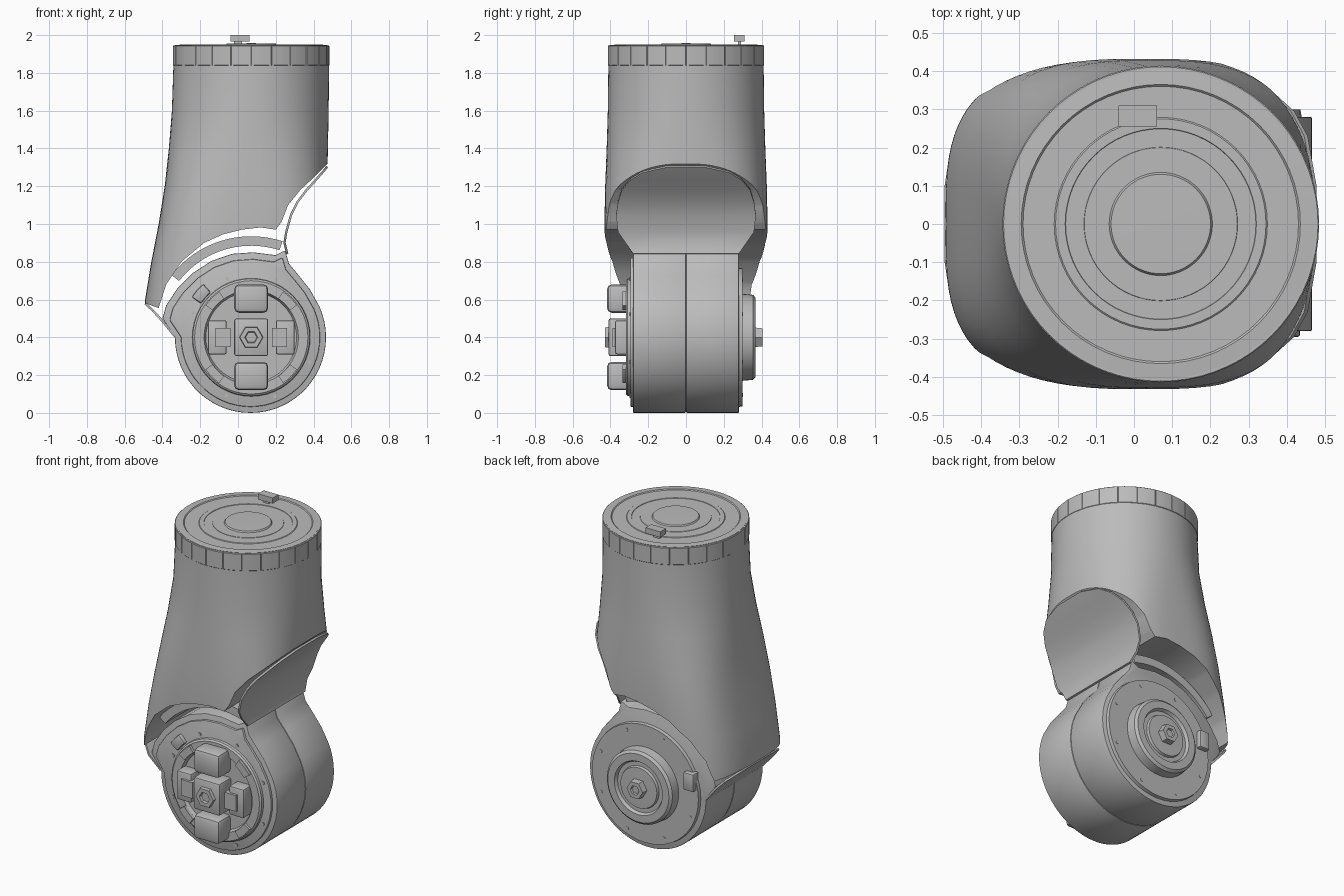
import bpy, bmesh, math
from math import sin, cos, pi, radians

cube = bpy.data.objects.get("Cube")
if cube:
    bpy.data.objects.remove(cube, do_unlink=True)

GREY = (0.5, 0.5, 0.5, 1)
mat = bpy.data.materials.new("plain grey")
mat.use_nodes = True
mat.diffuse_color = GREY
mat.node_tree.nodes["Principled BSDF"].inputs["Base Color"].default_value = GREY

CX, CZ = 0.07, 0.40          # joint axis


def finish(name, bm, bevel=0, angle=30):
    bmesh.ops.recalc_face_normals(bm, faces=bm.faces)
    me = bpy.data.meshes.new(name)
    bm.to_mesh(me)
    bm.free()
    ob = bpy.data.objects.new(name, me)
    bpy.context.collection.objects.link(ob)
    me.materials.append(mat)
    bpy.ops.object.select_all(action='DESELECT')
    ob.select_set(True)
    bpy.context.view_layer.objects.active = ob
    if bevel:
        m = ob.modifiers.new("bevel", 'BEVEL')
        m.width, m.segments, m.limit_method = bevel, 2, 'ANGLE'
        bpy.ops.object.modifier_apply(modifier=m.name)
    bpy.ops.object.shade_smooth_by_angle(angle=radians(angle))
    return ob


def loft(bm, rings, caps=True):
    """Skin a list of equal closed rings."""
    vs = [[bm.verts.new(p) for p in ring] for ring in rings]
    n = len(vs[0])
    for a, b in zip(vs, vs[1:]):
        for i in range(n):
            bm.faces.new((a[i], a[(i + 1) % n], b[(i + 1) % n], b[i]))
    if caps:
        bm.faces.new(vs[0])
        bm.faces.new(vs[-1])


def extrude(name, pts, y0, y1, bevel=0):
    """Extrude an (x, z) outline along y."""
    bm = bmesh.new()
    loft(bm, [[(x, y, z) for x, z in pts] for y in (y0, y1)])
    return finish(name, bm, bevel)


def turned(name, profile, axis='Y', n=48, cx=CX, cz=CZ):
    """Turn (radius, height) pairs about y through the joint, or about z."""
    bm = bmesh.new()
    rings = []
    for r, h in profile:
        ring = []
        for i in range(n):
            u, v = r * cos(2 * pi * i / n), r * sin(2 * pi * i / n)
            ring.append((cx + u, h, cz + v) if axis == 'Y' else (cx + u, v, h))
        rings.append(ring)
    loft(bm, rings)
    return finish(name, bm)


def sector(r0, r1, a0, a1, n=20):
    """Outline of a ring sector round the joint, angles in degrees."""
    ang = [radians(a0 + (a1 - a0) * i / n) for i in range(n + 1)]
    arc = lambda r, seq: [(CX + r * cos(a), CZ + r * sin(a)) for a in seq]
    return arc(r0, ang) + arc(r1, reversed(ang))


def box(x0, x1, z0, z1):
    return [(x0, z0), (x1, z0), (x1, z1), (x0, z1)]


def band(name, rows, thick):
    """Plate following (x, z, half width) rows."""
    bm = bmesh.new()
    cols = [-1, -0.5, 0, 0.5, 1]
    vs = [[bm.verts.new((x, w * c, z)) for c in cols] for x, z, w in rows]
    for a, b in zip(vs, vs[1:]):
        for i in range(4):
            bm.faces.new((a[i], a[i + 1], b[i + 1], b[i]))
    bmesh.ops.recalc_face_normals(bm, faces=bm.faces)
    bmesh.ops.solidify(bm, geom=bm.faces[:], thickness=thick)
    return finish(name, bm, angle=40)


# Sleeve: round at the top, swelling to a squarish shoulder below
sections = [  # z, min x, max x, half depth, squareness
    (0.40, -0.50, 0.47, 0.42, 3.2), (0.60, -0.492, 0.47, 0.425, 3.2),
    (0.80, -0.459, 0.47, 0.428, 3.2), (1.00, -0.42, 0.47, 0.432, 3.1),
    (1.20, -0.388, 0.472, 0.428, 2.8), (1.40, -0.366, 0.476, 0.42, 2.35),
    (1.60, -0.35, 0.48, 0.414, 2.05), (1.84, -0.342, 0.482, 0.411, 2)]
rings = []
for z, x0, x1, d, e in sections:
    ring = []
    for i in range(80):
        c, s = cos(2 * pi * i / 80), sin(2 * pi * i / 80)
        ring.append(((x0 + x1) / 2 + (x1 - x0) / 2 * math.copysign(abs(c) ** (2 / e), c),
                     d * math.copysign(abs(s) ** (2 / e), s), z))
    rings.append(ring)
bm = bmesh.new()
loft(bm, rings)
sleeve = finish("sleeve", bm)

# Opening that clears the joint drum and the bend behind it
cutter = extrude("sleeve_cutter", [
    (-0.7, 0.62), (-0.49, 0.58), (-0.42, 0.555), (-0.38, 0.68), (-0.30, 0.80),
    (-0.18, 0.90), (-0.08, 0.945), (0.02, 0.97), (0.12, 0.982), (0.20, 0.97),
    (0.23, 1.01), (0.265, 1.10), (0.33, 1.18), (0.40, 1.245), (0.47, 1.315),
    (0.7, 1.5), (0.7, 0), (-0.7, 0)], -1, 1)
cut = sleeve.modifiers.new("opening", 'BOOLEAN')
cut.operation, cut.object, cut.solver = 'DIFFERENCE', cutter, 'EXACT'
bpy.context.view_layer.objects.active = sleeve
bpy.ops.object.modifier_apply(modifier=cut.name)
bpy.data.objects.remove(cutter, do_unlink=True)
sleeve.select_set(True)
bpy.ops.object.shade_smooth_by_angle(angle=radians(30))

# Collar of shallow panels round the top
bm = bmesh.new()
loft(bm, [[(CX + 0.411 * cos(2 * pi * i / 72), 0.411 * sin(2 * pi * i / 72), z)
           for i in range(72)] for z in (1.838, 1.945)])
bm.faces.ensure_lookup_table()
bmesh.ops.recalc_face_normals(bm, faces=bm.faces)
walls = [f for f in bm.faces if len(f.verts) == 4]
for k in range(0, 72, 3):
    bmesh.ops.inset_region(bm, faces=walls[k:k + 3], thickness=0.003, depth=0.003)
finish("collar", bm)

# Stepped top plate with ring grooves
turned("top_plate", [
    (0.40, 1.93), (0.405, 1.947), (0.365, 1.95), (0.355, 1.94), (0.285, 1.94),
    (0.275, 1.948), (0.25, 1.948), (0.24, 1.925), (0.21, 1.925), (0.20, 1.947),
    (0.135, 1.947), (0.13, 1.955), (0.02, 1.957)], 'Z', 64)
extrude("top_tab", box(-0.04, 0.06, 1.965, 2.0), 0.255, 0.31)
extrude("top_tab_post", box(-0.02, 0.02, 1.94, 1.97), 0.275, 0.29)

# Joint drum in two halves with a centre seam
outline = [(0.066 + 0.4 * cos(radians(a)), 0.4 + 0.4 * sin(radians(a)))
           for a in range(-180, 25, 6)]
outline += [(0.38, 0.655), (0.32, 0.73), (0.27, 0.79), (0.25, 0.86), (0.20, 0.835),
            (0.08, 0.85), (-0.03, 0.842), (-0.14, 0.805), (-0.24, 0.74),
            (-0.32, 0.66), (-0.38, 0.57), (-0.40, 0.50)]
for side, name in ((-1, "drum_front_half"), (1, "drum_back_half")):
    extrude(name, outline, *sorted((side * 0.001, side * 0.28)), bevel=0.005)

# Plates closing the bend and the lower lip
band("bend_plate", [
    (0.255, 0.84, 0.28), (0.24, 0.90, 0.32), (0.25, 0.96, 0.36), (0.275, 1.05, 0.37),
    (0.31, 1.12, 0.36), (0.36, 1.185, 0.34), (0.41, 1.24, 0.295), (0.445, 1.28, 0.23),
    (0.468, 1.308, 0.10)], 0.012)
band("lip_plate", [(-0.33, 0.41, 0.28), (-0.40, 0.495, 0.30), (-0.445, 0.545, 0.27),
                   (-0.475, 0.572, 0.18), (-0.487, 0.583, 0.10)], 0.012)

# Curved strip floating in the gap above the drum
extrude("gap_strip", sector(0.485, 0.535, 72, 142), -0.27, 0.27)

# Front hub: face plate following the drum, raised ring and recessed dish
extrude("front_face_plate", [(CX + 0.92 * (x - CX), CZ + 0.92 * (z - CZ)) for x, z in outline],
        -0.295, -0.275, bevel=0.006)
turned("front_face_ring", [(0.315, -0.28), (0.31, -0.31), (0.30, -0.318), (0.25, -0.318),
                           (0.24, -0.298), (0.05, -0.298)])
for i in range(8):
    a = radians(22 + 45 * i)
    for y0, y1, r, nm in ((-0.30, -0.28, 0.335, "front_bolt"), (0.28, 0.302, 0.33, "back_bolt")):
        turned(nm, [(0.011, y0), (0.011, y1)], n=6,
               cx=CX + r * cos(a), cz=CZ + r * sin(a))

# Front clamp: upper and lower jaws, side blocks, hexagonal centre
for s, nm in ((1, "upper_jaw"), (-1, "lower_jaw")):
    extrude(nm, box(CX - 0.09, CX + 0.09, *sorted((CZ + s * 0.13, CZ + s * 0.28))),
            -0.418, -0.28, bevel=0.025)
for s, nm in ((-1, "right_block"), (1, "left_block")):
    extrude(nm, box(*sorted((CX + s * 0.13, CX + s * 0.23)), 0.31, 0.49), -0.375, -0.28, bevel=0.01)
    extrude(nm + "_rib", box(*sorted((CX + s * 0.11, CX + s * 0.19)), 0.35, 0.45), -0.39, -0.28)
    for t in (-1, 1):
        extrude("corner_guard", sector(0.25, 0.295, 90 - s * 55 + 90 * (t - 1) * s,
                                       90 - s * 35 + 90 * (t - 1) * s), -0.335, -0.28)
extrude("centre_block", box(CX - 0.09, CX + 0.09, 0.30, 0.50), -0.41, -0.28, bevel=0.012)
turned("centre_hexagon", [(0.065, -0.40), (0.06, -0.43), (0.035, -0.43), (0.03, -0.415)], n=6)

# Raised clips near the edge of each drum face
extrude("front_clip", sector(0.32, 0.38, 132, 146, 4), -0.32, -0.27, bevel=0.008)
extrude("back_clip", box(-0.28, -0.21, 0.45, 0.56), 0.27, 0.33, bevel=0.008)

# Back hub: stepped discs with a small boss
turned("back_hub", [(0.37, 0.27), (0.365, 0.30), (0.23, 0.30), (0.225, 0.355), (0.21, 0.368),
                    (0.165, 0.368), (0.155, 0.35), (0.13, 0.35), (0.125, 0.365), (0.06, 0.367)])
turned("back_boss", [(0.06, 0.36), (0.055, 0.405), (0.03, 0.405), (0.025, 0.395)], n=6)
